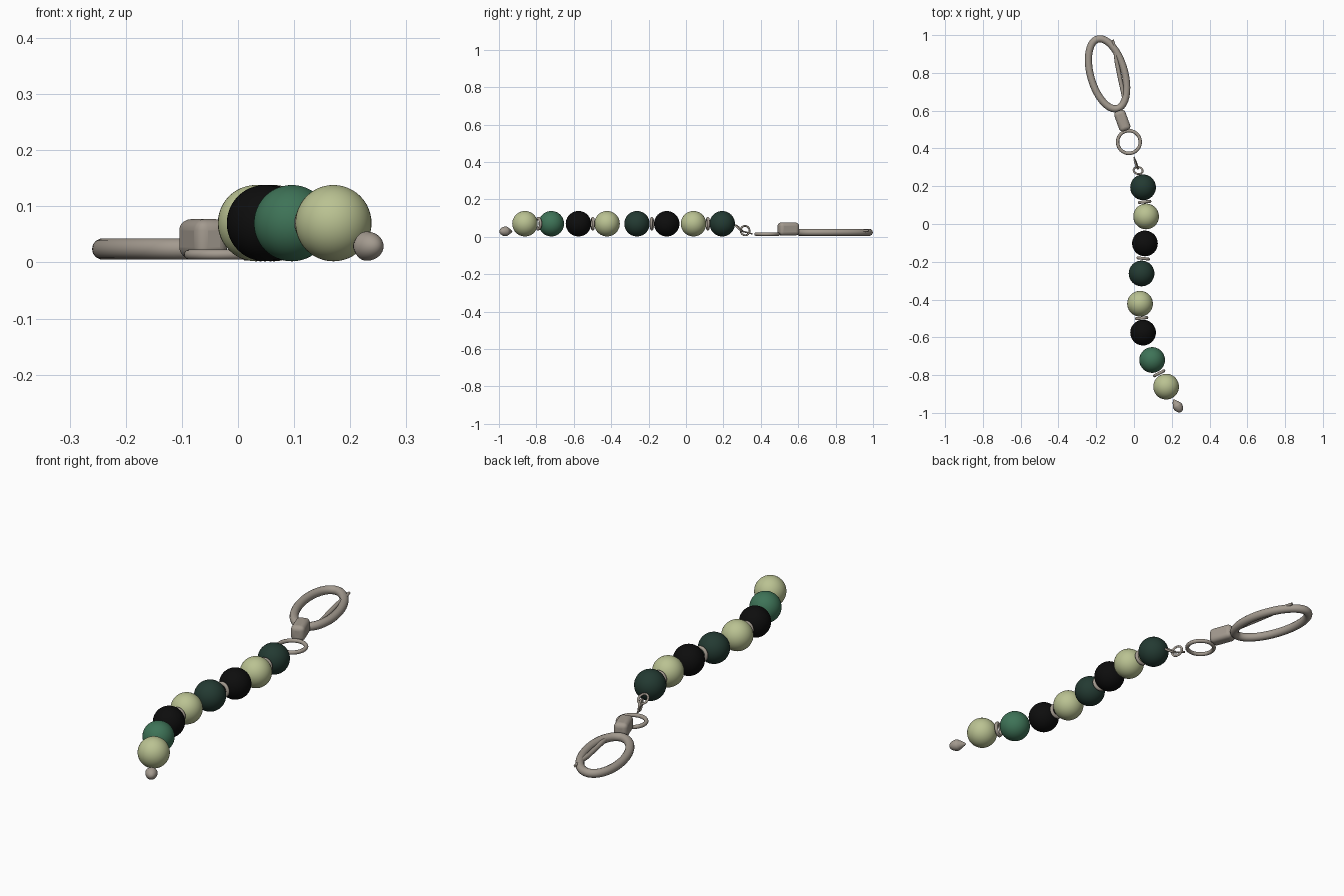
import bpy, math
from mathutils import Vector, Matrix

if "Cube" in bpy.data.objects:
    bpy.data.objects.remove(bpy.data.objects["Cube"])

def mat(name, rgb):
    m = bpy.data.materials.new(name)
    lin = [((c / 255 + 0.055) / 1.055) ** 2.4 for c in rgb]
    m.diffuse_color = (*lin, 1)
    m.use_nodes = True
    m.node_tree.nodes["Principled BSDF"].inputs["Base Color"].default_value = m.diffuse_color
    return m

METAL = mat("warm_grey_metal", (163, 154, 143))
PALE = mat("pale_olive", (186, 194, 146))
BLACK = mat("black", (13, 13, 13))
DARK = mat("dark_green", (35, 58, 50))
GREEN = mat("mid_green", (62, 115, 87))

def finish(name, m):
    o = bpy.context.object
    o.name = name
    o.data.materials.append(m)
    bpy.ops.object.shade_smooth_by_angle(angle=math.radians(50))
    return o

def sphere(name, loc, r, m):
    bpy.ops.mesh.primitive_uv_sphere_add(segments=40, ring_count=24, radius=r, location=loc)
    return finish(name, m)

def ring(name, loc, major, minor, axis, m=METAL):
    # torus whose hole points along axis
    rot = Vector(axis).to_track_quat('Z', 'Y').to_euler()
    bpy.ops.mesh.primitive_torus_add(major_segments=48, minor_segments=14, location=loc,
                                     rotation=rot, major_radius=major, minor_radius=minor)
    return finish(name, m)

def tube(name, pts, r, cyclic=False, radii=None):
    cu = bpy.data.curves.new(name, 'CURVE')
    cu.dimensions = '3D'
    cu.bevel_depth = r
    cu.bevel_resolution = 5
    cu.use_fill_caps = True
    s = cu.splines.new('POLY')
    s.points.add(len(pts) - 1)
    for i, p in enumerate(pts):
        s.points[i].co = (*p, 1)
        s.points[i].radius = radii[i] if radii else 1
    s.use_cyclic_u = cyclic
    o = bpy.data.objects.new(name, cu)
    bpy.context.collection.objects.link(o)
    bpy.ops.object.select_all(action='DESELECT')
    o.select_set(True)
    bpy.context.view_layer.objects.active = o
    bpy.ops.object.convert(target='MESH')
    return finish(name, METAL)

# beads along the strand
Z = 0.07
beads = [(0.048, 0.194, DARK), (0.064, 0.040, PALE), (0.058, -0.103, BLACK), (0.040, -0.262, DARK),
         (0.032, -0.422, PALE), (0.048, -0.575, BLACK), (0.096, -0.720, GREEN), (0.170, -0.861, PALE)]
for i, (x, y, m) in enumerate(beads):
    sphere(f"bead_{i + 1}", (x, y, Z), 0.068, m)

# spacer rings between each pair of beads
for i in range(0, 8, 2):
    a, b = (Vector((*beads[j][:2], Z)) for j in (i, i + 1))
    ring(f"spacer_{i // 2 + 1}", (a + b) / 2, 0.028, 0.008, b - a)

# teardrop end stop, pointed towards the last bead
drop = sphere("end_drop", (0, 0, 0), 1, METAL)
for v in drop.data.vertices:
    t = max(0, v.co.y)
    v.co = (v.co.x * 0.026 * (1 - 0.6 * t), v.co.y * 0.039, v.co.z * 0.026 * (1 - 0.6 * t))
drop.matrix_world = Matrix.Translation((0.229, -0.962, 0.029)) @ Matrix.Rotation(math.radians(33), 4, 'Z')

# small chain links: one tilted, one standing on edge
ring("link_tilted", (0.022, 0.283, 0.046), 0.024, 0.005, (0.1, 0.55, 0.65))
ring("link_upright", (0.012, 0.316, 0.033), 0.025, 0.005, (0.94, 0.33, 0.1))
tube("link_pin", [(0.018, 0.30, 0.03), (0.0, 0.355, 0.016)], 0.004)

# flat jump ring
ring("jump_ring", (-0.027, 0.434, 0.014), 0.060, 0.009, (0, 0, 1))

# swivel barrel with rounded edges
bpy.ops.mesh.primitive_cube_add(size=1, location=(-0.062, 0.547, 0.042),
                                rotation=(0, 0, math.radians(20)))
bpy.context.object.scale = (0.062, 0.112, 0.07)
bpy.ops.object.transform_apply(location=False, rotation=False, scale=True)
bev = bpy.context.object.modifiers.new("round", 'BEVEL')
bev.width, bev.segments = 0.02, 5
finish("swivel_barrel", METAL)

# oval clasp loop
ang = math.radians(16)
loop = []
for i in range(72):
    t = 2 * math.pi * i / 72
    u, v = 0.090 * math.cos(t), 0.191 * math.sin(t)
    loop.append((-0.140 + u * math.cos(ang) - v * math.sin(ang),
                 0.795 + u * math.sin(ang) + v * math.cos(ang), 0.024))
tube("clasp_loop", loop, 0.019, cyclic=True)

# clasp gate with thumb spur
tube("clasp_gate", [(-0.112, 0.975, 0.034), (-0.103, 0.935, 0.032), (-0.092, 0.86, 0.028),
                    (-0.072, 0.76, 0.026), (-0.05, 0.66, 0.024)], 0.011,
     radii=[0.5, 0.8, 1, 1, 1])
